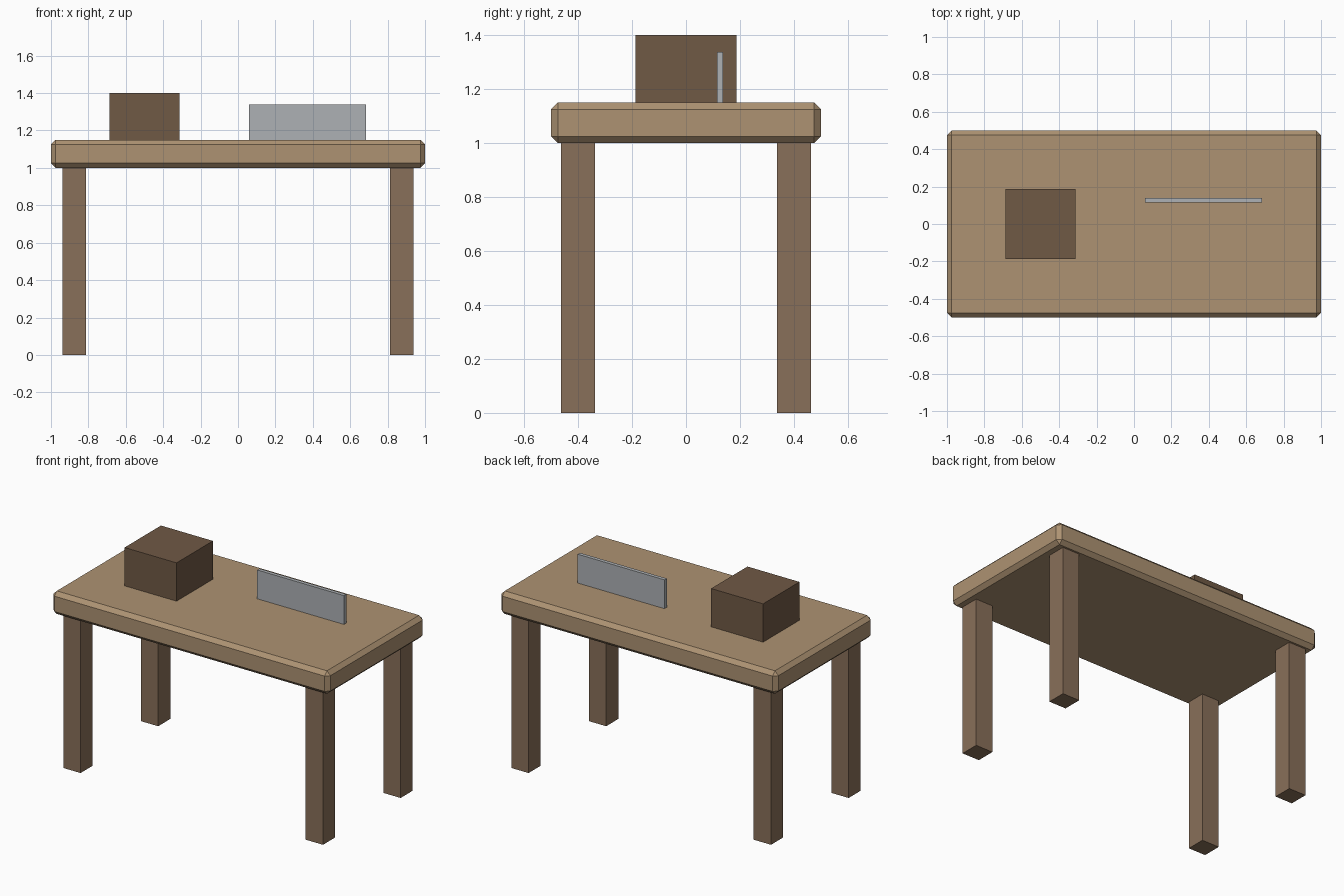
import bpy

if "Cube" in bpy.data.objects:
    bpy.data.objects.remove(bpy.data.objects["Cube"])


def material(name, rgb):
    mat = bpy.data.materials.new(name)
    mat.diffuse_color = (*rgb, 1)
    mat.use_nodes = True
    mat.node_tree.nodes["Principled BSDF"].inputs["Base Color"].default_value = mat.diffuse_color
    return mat


def box(name, center, size, mat):
    bpy.ops.mesh.primitive_cube_add(size=1, location=center)
    obj = bpy.context.object
    obj.name = name
    obj.scale = size
    bpy.ops.object.transform_apply(location=False, rotation=False, scale=True)
    obj.data.materials.append(mat)
    return obj


top_wood = material("light_wood", (0.42, 0.29, 0.17))
leg_wood = material("medium_wood", (0.25, 0.16, 0.10))
box_wood = material("dark_wood", (0.16, 0.10, 0.06))
metal = material("grey_metal", (0.42, 0.44, 0.46))

# Tabletop with a flat chamfer on every edge
tabletop = box("tabletop", (0, 0, 1.075), (2, 1, 0.15), top_wood)
bevel = tabletop.modifiers.new("chamfer", 'BEVEL')
bevel.width = 0.025
bevel.segments = 1

# Four square legs
for side, x in (("left", -0.875), ("right", 0.875)):
    for end, y in (("front", -0.4), ("back", 0.4)):
        box(f"{end}_{side}_leg", (x, y, 0.5), (0.125, 0.125, 1), leg_wood)

# Wooden box and thin upright panel standing on the table
box("wooden_box", (-0.5, 0, 1.275), (0.375, 0.375, 0.25), box_wood)
box("upright_panel", (0.372, 0.126, 1.244), (0.626, 0.024, 0.188), metal)
